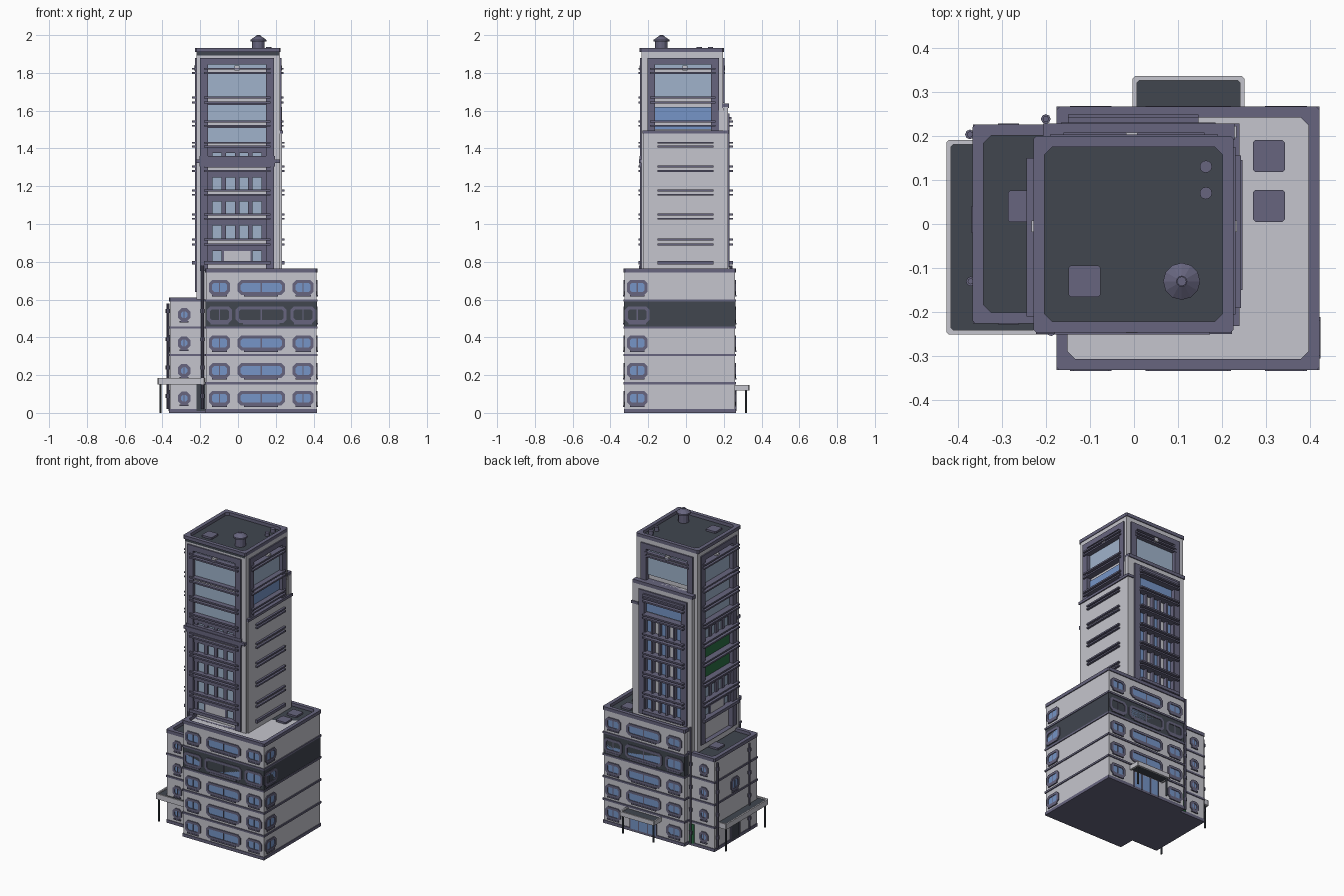
import bpy, bmesh, math

if "Cube" in bpy.data.objects:
    bpy.data.objects.remove(bpy.data.objects["Cube"])

COLOURS = {
    "pale_wall": (0.56, 0.56, 0.61), "slate_trim": (0.135, 0.13, 0.21),
    "charcoal": (0.052, 0.061, 0.078), "blue_glass": (0.18, 0.30, 0.57),
    "pale_glass": (0.35, 0.45, 0.60), "green_panel": (0.025, 0.16, 0.06),
}
MATS = {}
for n, c in COLOURS.items():
    MATS[n] = bpy.data.materials.new(n)
    MATS[n].diffuse_color = (*c, 1)
WALL, TRIM, DARK, BLUE, PALE, GREEN = COLOURS
parts = {}


def part(name, mat):
    return parts.setdefault(name, (bmesh.new(), mat))[0]


def plane(side, o=0.0):
    """Map (u, v, outward depth) to the world for one side of the building."""
    return {"front": lambda u, v, d: (u, o - d, v), "back": lambda u, v, d: (u, o + d, v),
            "right": lambda u, v, d: (o + d, u, v), "left": lambda u, v, d: (o - d, u, v),
            "top": lambda u, v, d: (u, v, o + d)}[side]


def outline(r, c):
    a, b, e, f = r
    if not c:
        return [(a, e), (b, e), (b, f), (a, f)]
    return [(a + c, e), (b - c, e), (b, e + c), (b, f - c),
            (b - c, f), (a + c, f), (a, f - c), (a, e + c)]


def slab(name, mat, pl, r, d0, d1, c=0.0):
    """Solid plate over rectangle r = (u0, u1, v0, v1), corners cut by c."""
    bm = part(name, mat)
    lo, hi = [[bm.verts.new(pl(u, v, d)) for u, v in outline(r, c)] for d in (d0, d1)]
    bm.faces.new(lo)
    bm.faces.new(hi)
    for i in range(len(lo)):
        j = (i + 1) % len(lo)
        bm.faces.new((lo[i], lo[j], hi[j], hi[i]))


def ring(name, mat, pl, r, inner, d0, d1, c=0.0, ci=None):
    """Rectangular frame with an opening."""
    bm = part(name, mat)
    ci = c if ci is None else ci
    loops = [[bm.verts.new(pl(u, v, d)) for u, v in outline(q, k)]
             for q, k, d in ((r, c, d0), (r, c, d1), (inner, ci, d1), (inner, ci, d0))]
    n = len(loops[0])
    for k in range(4):
        a, b = loops[k], loops[(k + 1) % 4]
        for i in range(n):
            j = (i + 1) % n
            bm.faces.new((a[i], a[j], b[j], b[i]))


def shrink(r, t):
    return (r[0] + t, r[1] - t, r[2] + t, r[3] - t)


def cone(name, mat, x, y, z0, z1, r0, r1, n=12):
    bm = part(name, mat)
    vs = bmesh.ops.create_cone(bm, cap_ends=True, segments=n, radius1=r0, radius2=r1, depth=z1 - z0)["verts"]
    bmesh.ops.translate(bm, verts=vs, vec=(x, y, (z0 + z1) / 2))


def window(pl, u, z, w, h, name):
    """Octagonal framed window with a sill."""
    r = (u - w / 2, u + w / 2, z - h / 2, z + h / 2)
    ring(name + "_frames", TRIM, pl, r, shrink(r, 0.016), -0.01, 0.006, 0.018, 0.01)
    slab(name + "_glass", BLUE, pl, shrink(r, 0.01), -0.01, 0.002, 0.01)
    slab(name + "_frames", TRIM, pl, (u - w * .36, u + w * .36, r[2] - 0.008, r[2]), 0, 0.008)
    slab(name + "_frames", TRIM, pl, (u - 0.003, u + 0.003, r[2] + .01, r[3] - .01), 0, 0.004)


def roof(name, r, z, t=0.025):
    """Dark roof deck, raised rim and corner gussets."""
    slab(name + "_deck", DARK, plane("top"), shrink(r, 0.01), z - 0.04, z - 0.02)
    ring(name + "_rim", TRIM, plane("top"), r, shrink(r, t), z - 0.022, z, 0.007, 0.018)


G = plane("top")

# Podium and wing: stacked storeys with dark string courses
POD, WING = (-0.17, 0.415, -0.325, 0.26), (-0.36, -0.15, -0.22, 0.22)
slab("base_slab", TRIM, G, shrink(POD, -0.004), 0, 0.02)
slab("base_slab", TRIM, G, shrink(WING, -0.004), 0, 0.02)
slab("podium_walls", WALL, G, POD, 0.01, 0.745)
slab("podium_dark_storey", DARK, G, shrink(POD, -0.002), 0.455, 0.59)
slab("wing_walls", WALL, G, WING, 0.01, 0.59)
for z in (0.157, 0.306, 0.452, 0.595):
    slab("podium_string_courses", TRIM, G, shrink(POD, -0.006), z - 0.006, z + 0.006)
    if z < 0.5:
        slab("wing_string_courses", TRIM, G, shrink(WING, -0.005), z - 0.006, z + 0.006)
roof("podium_roof", shrink(POD, -0.006), 0.765)
roof("wing_roof", shrink(WING, -0.006), 0.612)

# Podium and wing windows
for i, z in enumerate((0.078, 0.224, 0.37, 0.52, 0.664)):
    g = 0.02 if i == 3 else 0
    for side, o in (("front", -0.325), ("back", 0.26)):
        pl = plane(side, o)
        for u, w in ((-0.098, 0.112), (0.123, 0.25), (0.345, 0.112)):
            if not (i == 0 and side == "back" and w > 0.2):
                window(pl, u, z, w + g, 0.078 + g / 2, "podium_window")
    window(plane("right", 0.415), -0.258, z, 0.11 + g, 0.078 + g / 2, "podium_window")
    if i < 4:
        window(plane("front", -0.22), -0.285, z, 0.066, 0.068, "wing_window")
        window(plane("back", 0.22), -0.285, z, 0.066, 0.068, "wing_window")
window(plane("left", -0.36), 0.01, 0.37, 0.085, 0.085, "wing_window")

# Entrances
bk, lf = plane("back", 0.26), plane("left", -0.36)
slab("entrance_glass", BLUE, bk, (0.03, 0.22, 0.015, 0.115), 0, 0.004)
for u in (0.028, 0.09, 0.155, 0.217):
    slab("entrance_posts", TRIM, bk, (u, u + 0.007, 0.01, 0.12), 0, 0.008)
slab("side_door", DARK, lf, (-0.03, 0.05, 0.015, 0.11), 0, 0.005)
ring("side_door_frame", TRIM, lf, (-0.04, 0.06, 0.01, 0.12), (-0.03, 0.05, 0.012, 0.11), 0, 0.008)
slab("front_corner_door", DARK, plane("front", -0.22), (-0.22, -0.172, 0.01, 0.15), 0, 0.006)
slab("back_corner_door", GREEN, plane("back", 0.22), (-0.215, -0.18, 0.015, 0.14), 0, 0.006)

# Canopies on posts
for nm, r, z0, z1 in (("side_canopy", (-0.425, -0.175, -0.25, 0.19), 0.15, 0.185),
                      ("back_canopy", (-0.003, 0.25, 0.25, 0.335), 0.118, 0.147)):
    slab(nm + "_deck", DARK, G, shrink(r, 0.008), z0 + 0.004, z1 - 0.008)
    ring(nm + "_edge", WALL, G, r, shrink(r, 0.01), z0, z1, 0.005)
for x, y, z in ((-0.41, -0.235, .15), (-0.41, 0.172, .15), (0.012, 0.318, .12), (0.235, 0.318, .12)):
    cone("canopy_posts", DARK, x, y, 0, z, 0.006, 0.006, 8)

# Tower core and outer wall shells with openings
slab("tower_core", WALL, G, (-0.195, 0.2, -0.21, 0.17), 0.58, 1.9)
F, L = plane("front", -0.235), plane("left", -0.22)
R, B = plane("right", 0.222), plane("back", 0.195)
B2 = plane("back", 0.222)
shells = ((F, (-0.22, 0.222, 0.6, 1.91), (-0.2, 0.19, 0.75, 1.88)),
          (L, (-0.235, 0.195, 0.6, 1.91), (-0.205, 0.165, 0.64, 1.88)),
          (R, (-0.235, 0.195, 1.4, 1.91), (-0.205, 0.175, 1.49, 1.88)),
          (B, (-0.22, 0.222, 1.55, 1.91), (-0.19, 0.19, 1.64, 1.88)),
          (B2, (-0.2, 0.232, 0.6, 1.62), (-0.165, 0.185, 0.77, 1.585)))
for pl, r, o in shells:
    ring("tower_walls", WALL, pl, r, o, -0.027, 0)
    ring("tower_bay_frames", TRIM, pl, o, (o[0] + .042, o[1] - .042, o[2], o[3] - .035), -0.026, 0.008)
slab("tower_side_slab", WALL, G, (0.19, 0.232, -0.225, 0.222), 0.7, 1.48)
slab("tower_side_slab_cap", TRIM, G, (0.19, 0.239, -0.231, 0.228), 1.478, 1.495)
slab("tower_back_slab_cap", TRIM, G, (-0.206, 0.228, 0.19, 0.228), 1.615, 1.637)
roof("tower_roof", (-0.228, 0.226, -0.246, 0.2), 1.932)

# Storey ledges in pairs, with pale spandrels between
PAIRS = ((.79, .80), (.892, .917), (1.028, 1.05), (1.155, 1.178), (1.28, 1.305),
         (1.41, 1.43), (1.52, 1.543), (1.643, 1.67), (1.80, 1.822))


def ledges(pl, u0, u1, d, lo, hi, back=-0.02, pale=True):
    for a, b in PAIRS:
        if lo < a < hi:
            for z in (a, b):
                slab("tower_ledges", TRIM, pl, (u0, u1, z - 0.005, z + 0.005), back, d)
            if pale:
                slab("tower_spandrels", WALL, pl, (u0 + .01, u1 - .01, a, b), back, -0.005)


ledges(F, -0.18, 0.172, 0.016, 0.7, 1.9)
ledges(L, -0.21, 0.15, 0.024, 0.7, 1.9)
ledges(plane("right", 0.232), -0.15, 0.145, 0.014, 0.7, 1.45, -0.01, False)
ledges(R, -0.19, 0.155, 0.02, 1.5, 1.9)
ledges(B, -0.16, 0.16, 0.012, 1.65, 1.9)
ledges(B2, -0.15, 0.146, 0.026, 0.7, 1.55)

# Glazing between ledges on the front and left faces
for pl, u0, u1, nm in ((F, -0.158, 0.148, "front"), (L, -0.163, 0.123, "left")):
    w = u1 - u0
    for k in range(8):
        z0, z1 = PAIRS[k][1], PAIRS[k + 1][0]
        green = nm == "left" and k in (2, 3)
        slab(nm + ("_green_panels" if green else "_glass"), GREEN if green else PALE,
             pl, (u0, u1, z0, z1), -0.027, -0.017)
        if k == 0:      # solid middle on the lowest storey
            slab(nm + "_low_panel", WALL, pl, (u0 + w * .27, u1 - w * .27, z0, z1), -0.02, -0.006)
        if k < 5 and not green:
            slab(nm + "_lintels", TRIM, pl, (u0, u1, z1 - 0.035, z1), -0.02, -0.004)
            for i in range(5):
                u = u0 + 0.012 + (w - 0.024) * i / 4
                slab(nm + "_mullions", TRIM, pl, (u - 0.012, u + 0.012, z0, z1), -0.02, -0.008)
        elif k < 7:
            slab(nm + "_lintels", TRIM, pl, (u0, u1, z1 - 0.012, z1), -0.02, -0.006)
    slab(nm + "_glass", PALE, pl, (u0, u1, 1.822, 1.86), -0.027, -0.017)
slab("front_cornice", TRIM, F, (-0.222, 0.222, 1.322, 1.342), -0.02, 0.014)
slab("front_cornice", TRIM, F, (-0.205, 0.195, 1.305, 1.36), -0.02, 0.01)

# Top-storey windows on the right and back, and small lamps above them
for pl, u0, u1 in ((R, -0.165, 0.135), (B, -0.15, 0.15)):
    slab("top_storey_glass", PALE, pl, (u0, u1, 1.67, 1.86), -0.024, -0.014)
slab("right_lower_glass", BLUE, R, (-0.165, 0.135, 1.50, 1.62), -0.024, -0.014)
for pl in (F, L, R, B):
    slab("wall_lamps", WALL, pl, (-0.018, 0.008, 1.812, 1.838), -0.015, 0.012)

# Back bay: tall grid of blue and pale strips behind mullions
slab("back_bay_wall", WALL, G, (-0.19, 0.225, 0.16, 0.198), 0.6, 1.6)
slab("back_bay_glass", BLUE, B2, (-0.12, 0.14, 1.44, 1.55), -0.026, -0.014)
for i in range(6):
    u = -0.123 + i * 0.0532
    slab("back_bay_mullions", TRIM, B2, (u - 0.006, u + 0.006, 0.77, 1.42), -0.026, 0.004)
    if i in (0, 2, 4):
        slab("back_bay_glass", BLUE, B2, (u + .01, u + 0.045, 0.80, 1.41), -0.026, -0.016)
slab("back_bay_mullions", TRIM, B2, (-0.15, 0.146, 1.552, 1.566), -0.026, 0.02)

# Roof vents, hatches and turret
for x, y, z, w in ((-0.112, -0.13, 1.912, 0.036), (0.306, 0.154, 0.745, 0.036),
                   (0.306, 0.041, 0.745, 0.036), (-0.25, 0.04, 0.592, 0.036)):
    slab("roof_hatches", TRIM, G, (x - w, x + w, y - w, y + w), z - 0.005, z + 0.012, 0.005)
cone("roof_turret", TRIM, 0.108, -0.13, 1.91, 1.97, 0.033, 0.033)
cone("roof_turret_cap", TRIM, 0.108, -0.13, 1.965, 1.975, 0.042, 0.042)
cone("roof_turret_cap", TRIM, 0.108, -0.13, 1.975, 1.996, 0.042, 0.012)
cone("roof_turret_cap", TRIM, 0.108, -0.13, 1.99, 2.0, 0.011, 0.011, 8)
for y in (0.07, 0.13):
    cone("roof_vents", TRIM, 0.163, y, 1.9, 1.937, 0.014, 0.014)

# Drain pipes with collars
for x, y, z in ((-0.188, -0.243, 0.78), (-0.2, 0.238, 0.78), (-0.372, 0.203, 0.58), (-0.37, -0.13, 0.58)):
    cone("drain_pipes", TRIM, x, y, 0.02, z, 0.007, 0.007, 8)
    for k in range(4):
        cone("pipe_collars", TRIM, x, y, 0.08 + k * .15, 0.10 + k * .15, 0.011, 0.011, 8)

# Turn every collected part into an object
for name, (bm, mat) in parts.items():
    bmesh.ops.recalc_face_normals(bm, faces=bm.faces[:])
    me = bpy.data.meshes.new(name)
    bm.to_mesh(me)
    bm.free()
    me.materials.append(MATS[mat])
    bpy.context.collection.objects.link(bpy.data.objects.new(name, me))

for m in bpy.data.materials:
    if m.users and not m.is_grease_pencil:
        m.use_nodes = True
        m.node_tree.nodes["Principled BSDF"].inputs["Base Color"].default_value = m.diffuse_color
